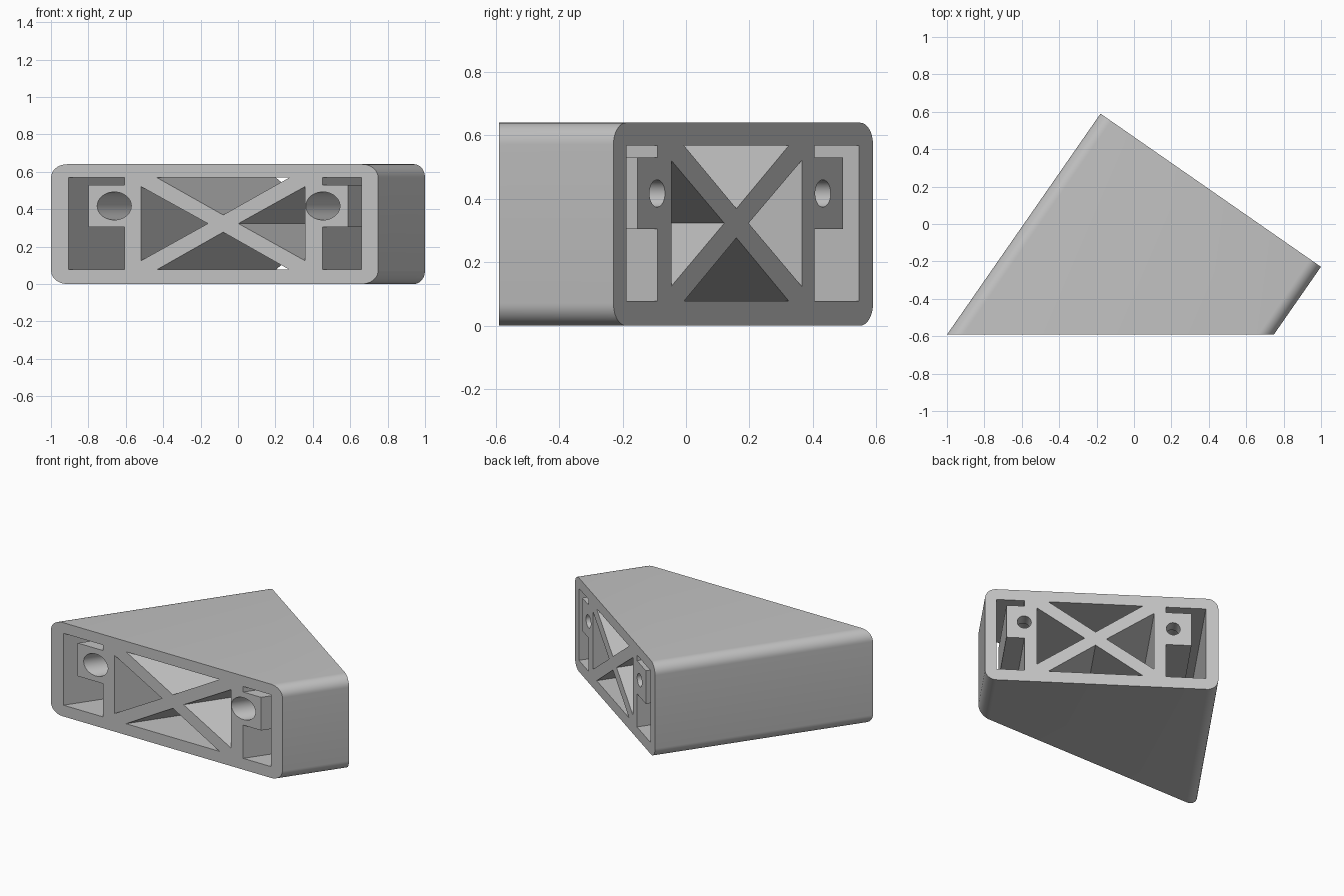
import bpy, bmesh, math
from mathutils import Vector

cube = bpy.data.objects.get("Cube")
if cube:
    bpy.data.objects.remove(cube)

# Frame: p runs across the square-cut back face, d runs in from it
ACROSS = Vector((0.8212, -0.5707, 0))
INWARD = Vector((-0.5707, -0.8212, 0))
ORIGIN = Vector((-0.179, 0.59, 0))
WIDTH, HEIGHT, RADIUS = 1.435, 0.64, 0.07


def front_depth(p):
    """Depth at which the slanted front cut (y = -0.59) is met."""
    return (1.18 - 0.5707 * p) / 0.8212


def prism(name, outline, near, far):
    """Extrude a (p, z) outline from depth near to depth far(p)."""
    bm = bmesh.new()
    rings = []
    for depth in (lambda p: near, far):
        rings.append([bm.verts.new(ORIGIN + ACROSS * p + INWARD * depth(p) + Vector((0, 0, z)))
                      for p, z in outline])
    a, b = rings
    bm.faces.new(a)
    bm.faces.new(b[::-1])
    n = len(outline)
    for i in range(n):
        j = (i + 1) % n
        bm.faces.new((a[j], a[i], b[i], b[j]))
    bmesh.ops.recalc_face_normals(bm, faces=bm.faces)
    mesh = bpy.data.meshes.new(name)
    bm.to_mesh(mesh)
    bm.free()
    obj = bpy.data.objects.new(name, mesh)
    bpy.context.collection.objects.link(obj)
    return obj


def arc(p, z, r, start, sweep, steps):
    return [(p + r * math.cos(start + sweep * i / steps),
             z + r * math.sin(start + sweep * i / steps)) for i in range(steps + 1)]


def circle(p, z, r, steps=40):
    return arc(p, z, r, 0, 2 * math.pi, steps)[:-1]


# Rounded block
outline = []
corners = ((WIDTH - RADIUS, HEIGHT - RADIUS), (RADIUS, HEIGHT - RADIUS),
           (RADIUS, RADIUS), (WIDTH - RADIUS, RADIUS))
for k, (p, z) in enumerate(corners):
    outline += arc(p, z, RADIUS, k * math.pi / 2, math.pi / 2, 10)
body = prism("wedge_spacer_block", outline, 0, front_depth)

cutters = []


def cut(name, points, near=-0.2, far=lambda p: front_depth(p) + 0.2):
    obj = prism(name, points, near, far)
    obj.hide_render = True
    cutters.append(obj)


# Cross-braced centre: four triangular tunnels
LOW, HIGH = 0.077, 0.568
MID_P, MID_Z = 0.755, 0.323
LEFT, RIGHT = 0.394, 1.115
cut("top_tunnel", [(0.465, HIGH), (1.045, HIGH), (MID_P, MID_Z + 0.046)])
cut("bottom_tunnel", [(0.465, LOW), (1.045, LOW), (MID_P, MID_Z - 0.046)])
cut("left_tunnel", [(LEFT, 0.521), (LEFT, 0.124), (MID_P - 0.067, MID_Z)])
cut("right_tunnel", [(RIGHT, 0.521), (RIGHT, 0.124), (MID_P + 0.067, MID_Z)])

# Side pockets wrapping the screw bosses, and the stepped screw holes
BOSS_LOW, BOSS_HIGH, HOLE_Z = 0.304, 0.53, 0.417
for side, outer, boss, inner, hole in (("left", 0.077, 0.165, 0.323, 0.277),
                                       ("right", 1.363, 1.303, 1.192, 1.193)):
    if side == "left":
        shape = [(outer, LOW), (inner, LOW), (inner, BOSS_LOW), (boss, BOSS_LOW),
                 (boss, BOSS_HIGH), (inner, BOSS_HIGH), (inner, HIGH), (outer, HIGH)]
    else:
        shape = [(inner, LOW), (outer, LOW), (outer, HIGH), (inner, HIGH),
                 (inner, BOSS_HIGH), (boss, BOSS_HIGH), (boss, BOSS_LOW), (inner, BOSS_LOW)]
    cut(side + "_pocket", shape)
    cut(side + "_head_bore", circle(hole, HOLE_Z, 0.075), near=0.09)
    cut(side + "_screw_hole", circle(hole, HOLE_Z, 0.043), far=lambda p: 0.2)

for c in cutters:
    mod = body.modifiers.new(c.name, 'BOOLEAN')
    mod.operation = 'DIFFERENCE'
    mod.solver = 'EXACT'
    mod.object = c

# Bake the cuts and drop the cutters
bpy.context.view_layer.update()
graph = bpy.context.evaluated_depsgraph_get()
baked = bpy.data.meshes.new_from_object(body.evaluated_get(graph))
body.modifiers.clear()
body.data = baked
for c in cutters:
    bpy.data.objects.remove(c)

# Plain grey finish
grey = bpy.data.materials.new("light_grey")
grey.use_nodes = True
colour = (0.54, 0.54, 0.54, 1)
grey.diffuse_color = colour
grey.node_tree.nodes["Principled BSDF"].inputs["Base Color"].default_value = colour
body.data.materials.clear()
body.data.materials.append(grey)

bpy.ops.object.select_all(action='DESELECT')
body.select_set(True)
bpy.context.view_layer.objects.active = body
bpy.ops.object.shade_smooth_by_angle(angle=math.radians(30))
